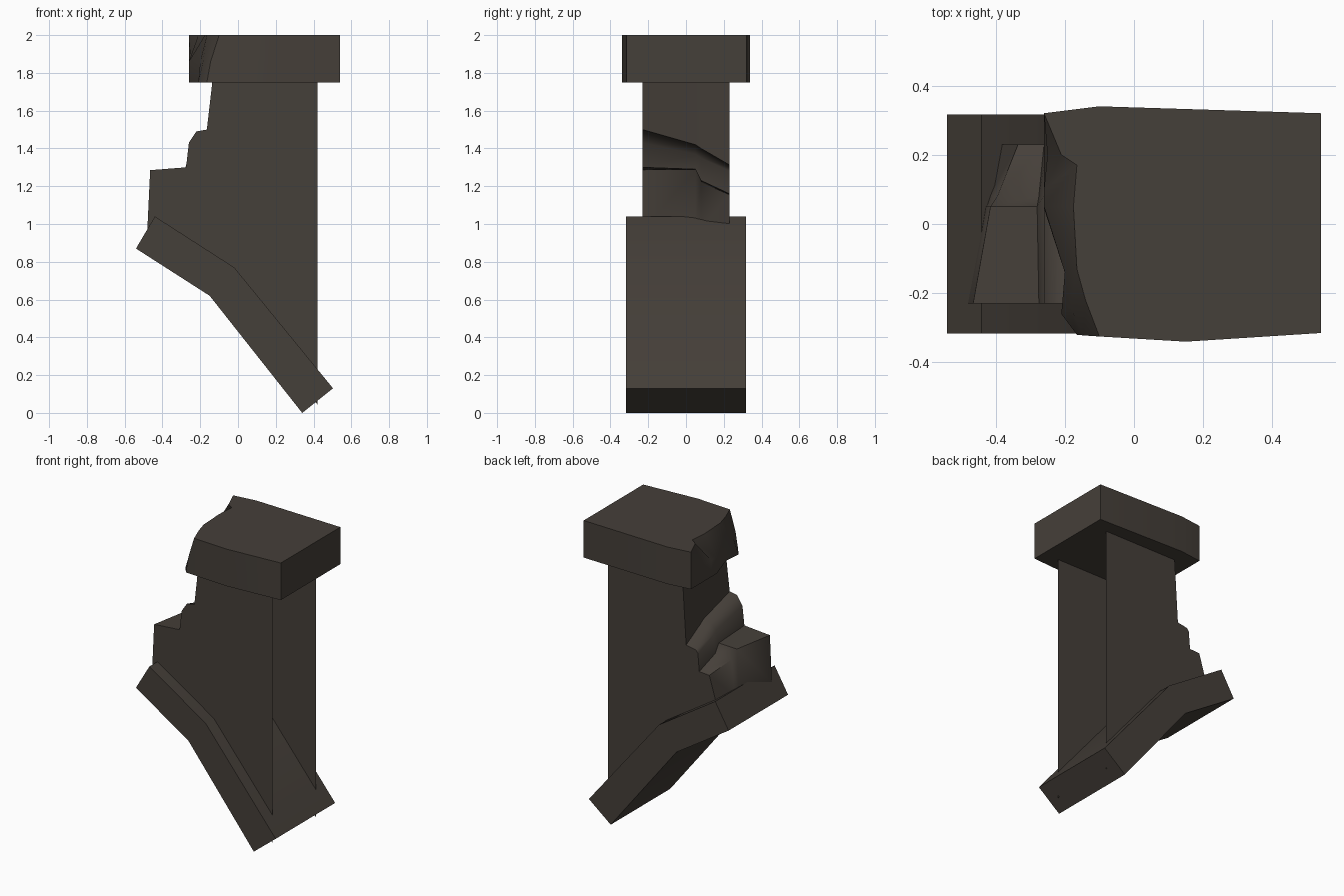
import bpy, bmesh, math

if "Cube" in bpy.data.objects:
    bpy.data.objects.remove(bpy.data.objects["Cube"])

stone = bpy.data.materials.new("dark_brown_stone")
stone.diffuse_color = (0.060, 0.050, 0.041, 1)
stone.use_nodes = True
stone.node_tree.nodes["Principled BSDF"].inputs["Base Color"].default_value = stone.diffuse_color


def loft(name, rings, angle, open_edges=()):
    """Join matching rings of 3D points, close both ends, skip open sides."""
    bm = bmesh.new()
    rows = [[bm.verts.new(p) for p in ring] for ring in rings]
    n = len(rows[0])
    for a, b in zip(rows, rows[1:]):
        for i in range(n):
            j = (i + 1) % n
            bm.faces.new((a[i], a[j], b[j], b[i]))
    ends = [bm.faces.new(rows[0][::-1]), bm.faces.new(rows[-1])]
    bm.normal_update()
    bmesh.ops.recalc_face_normals(bm, faces=bm.faces[:])
    bm.normal_update()
    # drop the strips between ring points listed as open
    drop = []
    for a, b in zip(rows, rows[1:]):
        for i in open_edges:
            drop.append(bm.faces.get((a[i], a[(i + 1) % n],
                                      b[(i + 1) % n], b[i])))
    bmesh.ops.triangulate(bm, faces=ends)
    bmesh.ops.delete(bm, geom=drop, context='FACES_ONLY')
    mesh = bpy.data.meshes.new(name)
    bm.to_mesh(mesh)
    bm.free()
    mesh.materials.append(stone)
    ob = bpy.data.objects.new(name, mesh)
    bpy.context.collection.objects.link(ob)
    bpy.ops.object.select_all(action='DESELECT')
    ob.select_set(True)
    bpy.context.view_layer.objects.active = ob
    bpy.ops.object.shade_smooth_by_angle(angle=math.radians(angle))
    return ob


# Slanted, bent band at the foot
band = [(-0.54, 0.87), (-0.15, 0.62), (0.34, 0.0), (0.503, 0.13),
        (-0.02, 0.77), (-0.44, 1.04)]
loft("slanted_base", [[(x, y, z) for x, z in band] for y in (-0.317, 0.317)], 30)

# Hollow shaft: stepped, broken left wall; open right, top and bottom
broken = {
    -0.23: [(-0.48, 0.97), (-0.465, 1.285), (-0.275, 1.30), (-0.26, 1.43),
            (-0.22, 1.49), (-0.165, 1.50)],
    0.05: [(-0.43, 0.98), (-0.415, 1.285), (-0.28, 1.29), (-0.26, 1.37),
           (-0.22, 1.41), (-0.165, 1.42)],
    0.08: [(-0.42, 0.98), (-0.395, 1.22), (-0.275, 1.23), (-0.26, 1.35),
           (-0.22, 1.39), (-0.165, 1.40)],
    0.23: [(-0.39, 0.97), (-0.335, 1.155), (-0.26, 1.16), (-0.25, 1.28),
           (-0.235, 1.30), (-0.162, 1.313)],
}
rest = [(-0.135, 1.76), (0.42, 1.76), (0.42, 0.045), (-0.08, 0.69)]
loft("broken_shaft", [[(x, y, z) for x, z in side + rest]
                      for y, side in broken.items()], 60,
     open_edges=(6, 7, 8, 9))

# Cap slab: shared outline on three sides, chipped left side per level
outline = [(-0.10, 0.34), (0.54, 0.32), (0.54, -0.315), (0.15, -0.34)]
chipped = {
    1.75: [(-0.165, -0.32), (-0.21, -0.26), (-0.20, -0.14),
           (-0.26, 0.045), (-0.26, 0.10), (-0.26, 0.20), (-0.26, 0.32)],
    1.86: [(-0.145, -0.322), (-0.185, -0.24), (-0.20, -0.14),
           (-0.26, 0.05), (-0.26, 0.10), (-0.25, 0.20), (-0.26, 0.32)],
    2.0: [(-0.10, -0.325), (-0.14, -0.22), (-0.165, -0.13),
          (-0.175, 0.05), (-0.165, 0.17), (-0.21, 0.20), (-0.26, 0.32)],
}
loft("chipped_cap", [[(x, y, z) for x, y in outline + side]
                     for z, side in chipped.items()], 50)
